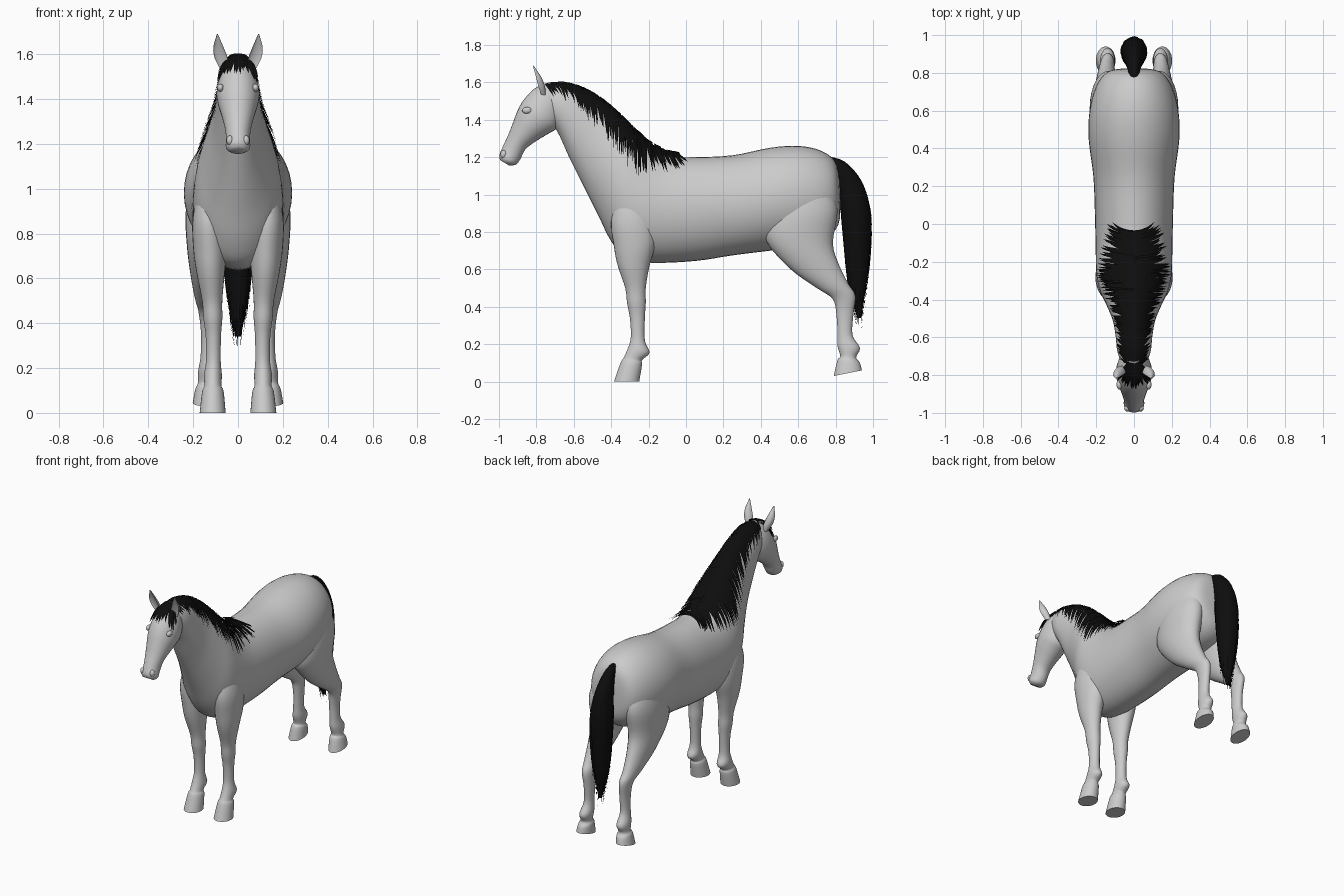
import bpy, bmesh, math, random
from mathutils import Vector

random.seed(4)
if "Cube" in bpy.data.objects:
    bpy.data.objects.remove(bpy.data.objects["Cube"], do_unlink=True)


def make_material(name, value):
    mat = bpy.data.materials.new(name)
    mat.use_nodes = True
    color = (value, value, value, 1)
    mat.diffuse_color = color
    mat.node_tree.nodes["Principled BSDF"].inputs["Base Color"].default_value = color
    return mat


coat = make_material("coat grey", 0.6)
hair = make_material("hair black", 0.004)


def finish(name, bm, mat, smooth=True):
    bmesh.ops.recalc_face_normals(bm, faces=bm.faces)
    mesh = bpy.data.meshes.new(name)
    bm.to_mesh(mesh)
    bm.free()
    mesh.materials.append(mat)
    obj = bpy.data.objects.new(name, mesh)
    bpy.context.collection.objects.link(obj)
    if smooth:
        bpy.ops.object.select_all(action='DESELECT')
        obj.select_set(True)
        bpy.context.view_layer.objects.active = obj
        bpy.ops.object.shade_smooth_by_angle(angle=math.radians(50))
    return obj


def sample(sections, s):
    """Smooth interpolation of a section list at station s."""
    last = len(sections) - 1
    i = min(max(int(s), 0), last - 1)
    t = s - i
    a, b, c, d = (sections[min(max(k, 0), last)] for k in range(i - 1, i + 3))
    return [q + t * (r - p) / 2 + t * t * (p - 2.5 * q + 2 * r - w / 2)
            + t ** 3 * (1.5 * (q - r) + (w - p) / 2)
            for p, q, r, w in zip(a, b, c, d)]


def surface_point(section, angle, scale=1.0, cup=0.0):
    """Point on an oval spanning two profile points, with a side offset and half width."""
    y1, z1, y2, z2, x, w = section
    across = math.cos(angle)
    depth = across * scale - cup * max(across, 0)
    return Vector((x + w * scale * math.sin(angle),
                   (y1 + y2) / 2 + (y1 - y2) / 2 * depth,
                   (z1 + z2) / 2 + (z1 - z2) / 2 * depth))


def loft(name, sections, mat, side=1, sides=28, steps=4, cup=0.0):
    bm = bmesh.new()
    rings = []
    for k in range((len(sections) - 1) * steps + 1):
        sec = sample(sections, k / steps)
        ring = []
        for j in range(sides):
            p = surface_point(sec, math.tau * j / sides, cup=cup)
            ring.append(bm.verts.new((p.x * side, p.y, p.z)))
        rings.append(ring)
    for low, high in zip(rings, rings[1:]):
        for j in range(sides):
            n = (j + 1) % sides
            bm.faces.new((low[j], low[n], high[n], high[j]))
    bm.faces.new(rings[0])
    bm.faces.new(rings[-1])
    return finish(name, bm, mat)


def centred(rows):
    return [(a, b, c, d, 0, w) for a, b, c, d, w in rows]


def ribbon(bm, points, widths):
    """Flat lock of hair; widths are vectors across the lock."""
    rows = [(bm.verts.new(p - w), bm.verts.new(p + w)) for p, w in zip(points, widths)]
    for (a, b), (c, d) in zip(rows, rows[1:]):
        bm.faces.new((a, b, d, c))


# Trunk and neck: upper y, z, lower y, z, half width
trunk = centred([
    (.82, 1.09, .825, .96, .04), (.795, 1.18, .815, .84, .14), (.72, 1.235, .74, .76, .20),
    (.60, 1.26, .60, .72, .235), (.45, 1.25, .45, .70, .24), (.25, 1.21, .25, .675, .215),
    (.05, 1.20, .05, .645, .207), (-.08, 1.205, -.18, .635, .203),
    (-.19, 1.25, -.32, .66, .20), (-.28, 1.33, -.40, .75, .185),
    (-.36, 1.41, -.47, .89, .15), (-.45, 1.49, -.55, 1.05, .115),
    (-.55, 1.555, -.625, 1.20, .098), (-.66, 1.59, -.69, 1.34, .088),
    (-.76, 1.585, -.75, 1.40, .06)])
loft("trunk_and_neck", trunk, coat, sides=40)

# Head: brow side, jaw side, half width
head = centred([
    (-.73, 1.60, -.65, 1.50, .045), (-.805, 1.57, -.66, 1.42, .08),
    (-.865, 1.51, -.69, 1.355, .095), (-.90, 1.45, -.745, 1.32, .09),
    (-.925, 1.385, -.81, 1.28, .074), (-.95, 1.32, -.86, 1.24, .06),
    (-.978, 1.26, -.885, 1.19, .053), (-.998, 1.21, -.91, 1.16, .054),
    (-.993, 1.183, -.945, 1.155, .035)])
loft("head", head, coat)

# Legs: front y, z, back y, z, side offset, half width
front_leg = [
    (-.36, 1.02, -.20, 1.02, .12, .05), (-.40, .86, -.17, .88, .13, .072),
    (-.385, .72, -.16, .75, .125, .075), (-.365, .62, -.195, .62, .122, .062),
    (-.325, .50, -.215, .50, .115, .045), (-.315, .42, -.215, .42, .112, .042),
    (-.30, .34, -.22, .34, .11, .034), (-.295, .24, -.22, .22, .11, .033),
    (-.31, .18, -.195, .155, .112, .04), (-.335, .125, -.235, .115, .112, .038),
    (-.35, .10, -.235, .09, .112, .048), (-.385, 0, -.25, 0, .113, .058)]
hind_leg = [
    (.50, 1.05, .76, 1.05, .13, .07), (.43, .88, .81, .92, .135, .098),
    (.43, .75, .785, .74, .14, .088), (.56, .60, .82, .62, .145, .066),
    (.70, .50, .87, .52, .145, .047), (.785, .44, .905, .46, .14, .036),
    (.805, .35, .895, .36, .135, .03), (.81, .25, .89, .25, .137, .03),
    (.81, .19, .93, .18, .14, .038), (.825, .135, .91, .13, .143, .036),
    (.81, .115, .93, .10, .145, .045), (.79, .03, .94, .06, .15, .052)]
ear = [
    (-.80, 1.54, -.75, 1.53, .06, .02), (-.825, 1.585, -.755, 1.58, .075, .029),
    (-.83, 1.63, -.775, 1.63, .087, .023), (-.823, 1.69, -.815, 1.69, .092, .002)]


def bump(name, center, size, side):
    bm = bmesh.new()
    bmesh.ops.create_uvsphere(bm, u_segments=16, v_segments=10, radius=1)
    for v in bm.verts:
        v.co = Vector(c * s for c, s in zip(v.co, size)) + Vector(center)
        v.co.x *= side
    finish(name, bm, coat)


for label, side in (("left", 1), ("right", -1)):
    loft(label + "_front_leg", front_leg, coat, side)
    loft(label + "_hind_leg", hind_leg, coat, side)
    loft(label + "_ear", ear, coat, side, sides=16, cup=1.4)
    bump(label + "_eye", (.078, -.85, 1.45), (.015, .026, .018), side)
    bump(label + "_nostril", (.036, -.975, 1.215), (.016, .018, .022), side)

# Mane: locks draped over both sides of the neck
bm = bmesh.new()
count = 150
for i in range(count):
    s = 6.7 + 7.2 * i / count
    reach = 1.08 if s > 9 else 0.62 + 0.2 * (s - 6.7)
    for side in (1, -1):
        length = reach * random.uniform(.75, 1.15)
        lift = random.uniform(1.05, 1.11)
        pts, wide = [], []
        for k in range(8):
            f = k / 7
            st = s - .45 * f * f
            sec = sample(trunk, min(max(st, 0), 13.99))
            ahead = sample(trunk, min(max(st + .1, 0), 14))
            p = surface_point(sec, side * length * f, lift)
            q = surface_point(ahead, side * length * f, lift)
            pts.append(p)
            wide.append((q - p) * .8 * (1 - f ** 4))
        ribbon(bm, pts, wide)
finish("mane", bm, hair, smooth=False)

# Forelock: locks falling from the poll over the brow
bm = bmesh.new()
for i in range(36):
    lean = random.uniform(-1.15, 1.15)
    end = random.uniform(1.5, 2.15)
    pts, wide = [], []
    for k in range(6):
        f = k / 5
        sec = sample(head, .1 + (end - .1) * f)
        pts.append(surface_point(sec, lean * (.45 + .55 * f), 1.09))
        wide.append(Vector((.011 * (1 - f ** 3), 0, 0)))
    ribbon(bm, pts, wide)
finish("forelock", bm, hair, smooth=False)

# Tail: full core with loose tapering locks
tail = centred([
    (.755, 1.205, .775, 1.17, .02), (.85, 1.175, .80, 1.10, .035),
    (.94, 1.07, .82, .98, .055), (.985, .92, .83, .88, .068), (.988, .76, .845, .74, .066),
    (.975, .60, .86, .59, .055), (.955, .46, .88, .46, .036), (.935, .34, .915, .34, .012)])
loft("tail", tail, hair, sides=20)
bm = bmesh.new()
for i in range(60):
    angle = random.uniform(0, math.tau)
    start, end = random.uniform(2, 4), random.uniform(5.6, 6.95)
    pts, wide = [], []
    for k in range(8):
        f = k / 7
        sec = sample(tail, start + (end - start) * f)
        pts.append(surface_point(sec, angle, 1.0 + .12 * f))
        wide.append(Vector((math.cos(angle), -math.sin(angle), 0)) * .009 * (1 - f ** 3))
    pts[-1].z -= random.uniform(.02, .08)
    ribbon(bm, pts, wide)
finish("tail_locks", bm, hair, smooth=False)
